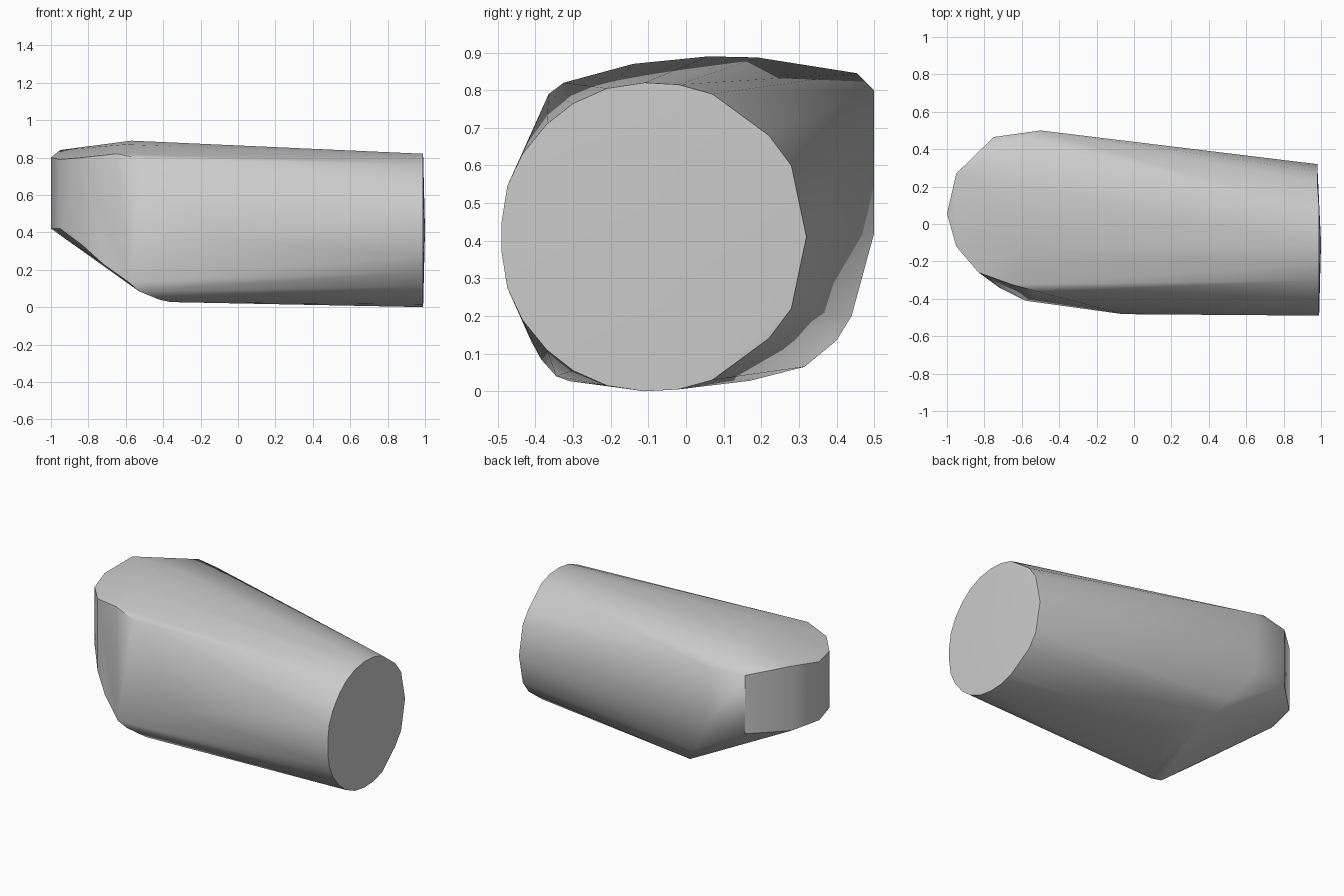
import bpy
import bmesh
import math

cube = bpy.data.objects.get("Cube")
if cube:
    bpy.data.objects.remove(cube, do_unlink=True)

grey = bpy.data.materials.new("plain grey")
grey.use_nodes = True
colour = (0.6, 0.6, 0.6, 1)
grey.diffuse_color = colour
grey.node_tree.nodes["Principled BSDF"].inputs["Base Color"].default_value = colour

points = []

# Round cap: upper half profile (y, z), mirrored about its middle height
cap_mid = 0.41
cap_half = [(0.32, 0.41), (0.28, 0.6), (0.22, 0.68), (0.07, 0.79), (-0.02, 0.815),
            (-0.11, 0.82), (-0.21, 0.805), (-0.3, 0.765), (-0.37, 0.71),
            (-0.435, 0.63), (-0.475, 0.545), (-0.49, 0.45)]
for y, z in cap_half:
    x = 0.98 if y > 0.2 else 0.99
    points += [(x, y, z), (x, y, 2 * cap_mid - z)]
points.append((1, -0.1, cap_mid))

# Upright wall round the blunt end
for x, y, low, high in [(-0.5, 0.5, 0.42, 0.8), (-0.75, 0.465, 0.42, 0.8),
                        (-0.95, 0.27, 0.42, 0.84), (-1, 0.055, 0.42, 0.8),
                        (-0.95, -0.12, 0.42, 0.79), (-0.83, -0.26, 0.33, 0.8)]:
    points += [(x, y, low), (x, y, high)]

# Crown along the top
points += [(-0.6, 0.455, 0.845), (-0.55, 0.19, 0.887), (-0.57, 0.06, 0.89),
           (-0.6, -0.14, 0.87), (-0.65, -0.325, 0.82), (-0.5, -0.365, 0.79)]

# Front bulge and sloping chin
points += [(-0.06, -0.482, 0.36), (-0.72, -0.34, 0.23), (-0.58, -0.41, 0.13),
           (-0.53, -0.385, 0.085), (-0.42, -0.345, 0.04), (-0.36, -0.31, 0.027)]

# Back edge of the underside
points += [(-0.36, 0.44, 0.2), (-0.31, 0.4, 0.135), (-0.25, 0.315, 0.065),
           (-0.1, 0.17, 0.028)]

bm = bmesh.new()
for p in points:
    bm.verts.new(p)
hull = bmesh.ops.convex_hull(bm, input=bm.verts[:])
spare = set(hull["geom_interior"]) | set(hull["geom_unused"])
bmesh.ops.delete(bm, geom=[g for g in spare if isinstance(g, bmesh.types.BMVert)],
                 context='VERTS')
bmesh.ops.recalc_face_normals(bm, faces=bm.faces[:])

mesh = bpy.data.meshes.new("tapered_block")
bm.to_mesh(mesh)
bm.free()
mesh.materials.append(grey)
block = bpy.data.objects.new("tapered_block", mesh)
bpy.context.collection.objects.link(block)

# Smooth sides with crisp rims
bpy.ops.object.select_all(action='DESELECT')
block.select_set(True)
bpy.context.view_layer.objects.active = block
bpy.ops.object.shade_smooth_by_angle(angle=math.radians(35))
